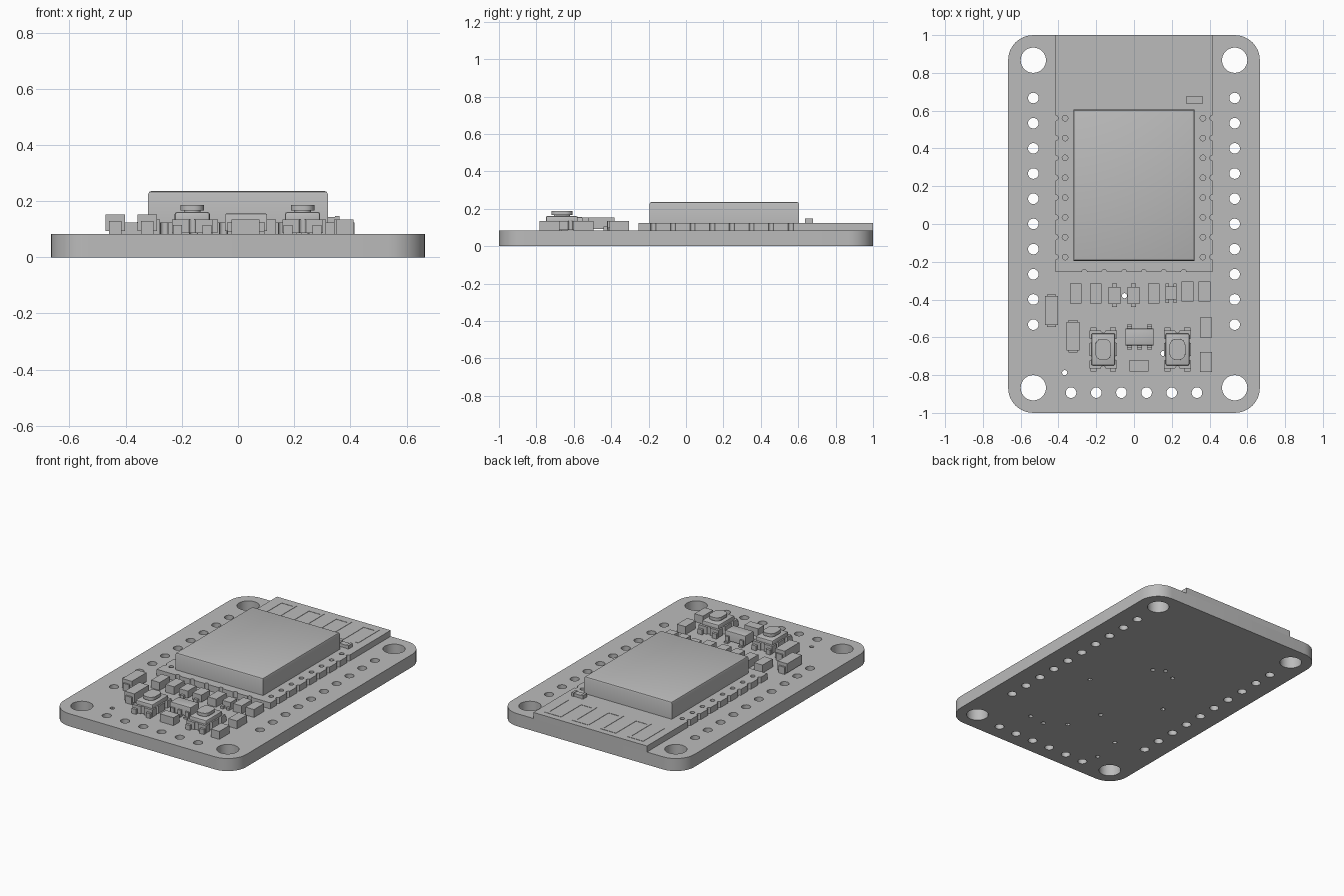
import bpy, bmesh
from math import sin, cos, pi
from mathutils import Vector, Matrix

cube = bpy.data.objects.get("Cube")
if cube:
    bpy.data.objects.remove(cube, do_unlink=True)

grey = bpy.data.materials.new("plain_grey")
grey.use_nodes = True
COLOUR = (0.5, 0.5, 0.5, 1)
grey.diffuse_color = COLOUR
grey.node_tree.nodes["Principled BSDF"].inputs["Base Color"].default_value = COLOUR

parts = []
TOP = 0.083        # upper face of the main board
MODULE = 0.123     # upper face of the radio module


def add(name, bm):
    mesh = bpy.data.meshes.new(name)
    bm.to_mesh(mesh)
    bm.free()
    mesh.materials.append(grey)
    obj = bpy.data.objects.new(name, mesh)
    bpy.context.collection.objects.link(obj)
    parts.append(obj)
    return obj


def box(name, x, y, w, d, z0, z1, bevel=0):
    bm = bmesh.new()
    bmesh.ops.create_cube(bm, size=1)
    bmesh.ops.scale(bm, vec=(w, d, z1 - z0), verts=bm.verts)
    bmesh.ops.translate(bm, vec=(x, y, (z0 + z1) / 2), verts=bm.verts)
    if bevel:
        rim = [e for e in bm.edges if sum(v.co.z for v in e.verts) > z0 + z1]
        bmesh.ops.bevel(bm, geom=rim, offset=bevel, segments=2, affect='EDGES', profile=0.5)
    return add(name, bm)


def circle(x, y, r, n=24):
    return [(x + r * cos(2 * pi * i / n), y + r * sin(2 * pi * i / n)) for i in range(n)]


def rounded(x, y, w, d, r, n=8):
    pts = []
    for q, (sx, sy) in enumerate([(1, 1), (-1, 1), (-1, -1), (1, -1)]):
        for i in range(n + 1):
            a = pi / 2 * (q + i / n)
            pts.append((x + sx * (w / 2 - r) + r * cos(a), y + sy * (d / 2 - r) + r * sin(a)))
    return pts


def notched(a, b, stops, r):
    """Edge from a to b with half-round notches at distances along it."""
    a, b = Vector(a), Vector(b)
    d = (b - a).normalized()
    n = Vector((-d.y, d.x))
    pts = [a]
    for s in stops:
        for i in range(9):
            t = pi * i / 8
            pts.append(a + d * (s - r * cos(t)) + n * (r * sin(t)))
    return [tuple(p) for p in pts]


def plate(name, loops, z0, z1):
    """Flat slab from an outline and its holes."""
    curve = bpy.data.curves.new(name, 'CURVE')
    curve.dimensions = '2D'
    curve.fill_mode = 'BOTH'
    curve.extrude = (z1 - z0) / 2
    for pts in loops:
        spline = curve.splines.new('POLY')
        spline.points.add(len(pts) - 1)
        for p, (x, y) in zip(spline.points, pts):
            p.co = (x, y, 0, 1)
        spline.use_cyclic_u = True
    temp = bpy.data.objects.new(name + "_curve", curve)
    bpy.context.collection.objects.link(temp)
    graph = bpy.context.evaluated_depsgraph_get()
    mesh = bpy.data.meshes.new_from_object(temp.evaluated_get(graph))
    bm = bmesh.new()
    bm.from_mesh(mesh)
    bpy.data.objects.remove(temp, do_unlink=True)
    bpy.data.curves.remove(curve)
    bpy.data.meshes.remove(mesh)
    bmesh.ops.remove_doubles(bm, verts=bm.verts, dist=0.0001)
    bmesh.ops.recalc_face_normals(bm, faces=bm.faces)
    bmesh.ops.translate(bm, vec=(0, 0, (z0 + z1) / 2), verts=bm.verts)
    return add(name, bm)


# Main board with mounting holes, pin holes and vias
PITCH = 0.1333
holes = [circle(sx * 0.533, sy * 0.867, 0.067, 32) for sx in (-1, 1) for sy in (-1, 1)]
holes += [circle(s * 0.533, 0.667 - PITCH * i, 0.028) for s in (-1, 1) for i in range(10)]
holes += [circle(PITCH * (i - 2.5), -0.893, 0.028) for i in range(6)]
vias = [(0.06, 0.25), (-0.01, 0.29), (-0.1, 0.25), (0.28, -0.09), (-0.3, -0.08), (-0.05, -0.38),
        (0.27, -0.67), (0.155, -0.685), (0.03, -0.6), (-0.367, -0.787), (-0.337, -0.585)]
holes += [circle(x, y, 0.014, 12) for x, y in vias]
plate("main_board", [rounded(0, 0, 1.333, 2, 0.133)] + holes, 0, TOP)

# Radio module board with notched edges
HALF, FRONT = 0.415, -0.255
rows = [0.56 - 0.105 * i for i in range(8)]
outline = notched((-HALF, 1), (-HALF, FRONT), [1 - y for y in rows], 0.014)
outline += notched((-HALF, FRONT), (HALF, FRONT), [HALF + 0.105 * (i - 2.5) for i in range(6)], 0.014)
outline += notched((HALF, FRONT), (HALF, 1), [y - FRONT for y in reversed(rows)], 0.014)
outline.append((HALF, 1))
plate("module_board", [outline] + [circle(s * 0.365, y, 0.015, 16) for s in (-1, 1) for y in rows],
      TOP, MODULE)
box("shield_can", 0, 0.205, 0.64, 0.8, MODULE, 0.236, 0.012)

# Antenna trace: a square-wave line of thin strips
WIDE, NEAR, FAR = 0.02, 0.74, 0.95
xs = [-0.35 + 0.1 * i for i in range(8)]
for i, x in enumerate(xs):
    box("antenna_leg", x, (NEAR + FAR) / 2, WIDE, FAR - NEAR, MODULE, MODULE + 0.002)
    if i:
        box("antenna_link", x - 0.05, FAR if i % 2 else NEAR, 0.1 + WIDE, WIDE, MODULE, MODULE + 0.002)

# Small capacitor on the module
box("module_capacitor", 0.32, 0.657, 0.055, 0.036, MODULE, 0.143)
for s in (-1, 1):
    box("module_capacitor_end", 0.32 + s * 0.034, 0.657, 0.016, 0.042, MODULE, 0.147)

# Plain chip resistors and capacitors
for x, y in [(-0.309, -0.367), (-0.203, -0.367), (0.104, -0.367), (0.283, -0.357),
             (0.373, -0.357), (0.381, -0.548), (0.381, -0.73)]:
    box("chip_part", x, y, 0.062, 0.106, TOP, 0.135)
box("chip_part_wide", 0.026, -0.75, 0.1, 0.062, TOP, 0.135)

# Small diodes with end leads
for x in (-0.103, -0.003):
    box("small_diode", x, -0.378, 0.065, 0.09, 0.088, 0.135)
    for s in (-1, 1):
        box("small_diode_lead", x, -0.378 + s * 0.05, 0.026, 0.024, TOP, 0.105)

# Indicator light with four corner contacts
box("indicator_light", 0.196, -0.366, 0.06, 0.07, TOP, 0.13)
for sx in (-1, 1):
    for sy in (-1, 1):
        box("indicator_contact", 0.196 + sx * 0.021, -0.366 + sy * 0.043, 0.018, 0.018, TOP, 0.1)

# Large diodes with end leads
for x, y in [(-0.437, -0.458), (-0.323, -0.595)]:
    box("large_diode", x, y, 0.07, 0.152, 0.093, 0.153)
    for s in (-1, 1):
        box("large_diode_lead", x, y + s * 0.076, 0.046, 0.02, TOP, 0.13)

# Regulator with five bent leads
CX, CY = 0.029, -0.598
box("regulator", CX, CY, 0.15, 0.088, 0.093, 0.156, 0.006)
for dx, s in [(-0.053, -1), (0, -1), (0.053, -1), (-0.053, 1), (0.053, 1)]:
    box("regulator_lead", CX + dx, CY + s * 0.045, 0.026, 0.02, TOP, 0.125)
    box("regulator_foot", CX + dx, CY + s * 0.057, 0.026, 0.02, TOP, 0.093)

# Push buttons
for x in (-0.163, 0.23):
    y = -0.664
    w, d = 0.072, 0.1
    ring = []
    corners = [(x - w, y - d), (x + w, y - d), (x + w, y + d), (x - w, y + d)]
    for k in range(4):
        side = 2 * (w if k % 2 == 0 else d)
        stops = [side / 2] if k % 2 == 0 else [side * 0.27, side * 0.73]
        ring += notched(corners[k], corners[(k + 1) % 4], stops, 0.012)
    plate("button_body", [ring], TOP + 0.004, 0.135)
    box("button_cover", x, y, 0.125, 0.17, 0.135, 0.161, 0.008)
    plate("button_stem", [rounded(x, y, 0.06, 0.085, 0.028)], 0.16, 0.168)
    cap = plate("button_cap", [rounded(x, y, 0.084, 0.112, 0.036)], 0.166, 0.187)
    soft = cap.modifiers.new("soft_edge", 'BEVEL')
    soft.width = 0.005
    soft.segments = 2
    for sx in (-1, 1):
        for sy in (-1, 1):
            box("button_lead", x + sx * 0.052, y + sy * 0.104, 0.032, 0.024, TOP, 0.115)

# Smooth the round parts and keep sharp edges
bpy.ops.object.select_all(action='DESELECT')
for obj in parts:
    obj.select_set(True)
bpy.context.view_layer.objects.active = parts[0]
bpy.ops.object.shade_smooth_by_angle()
